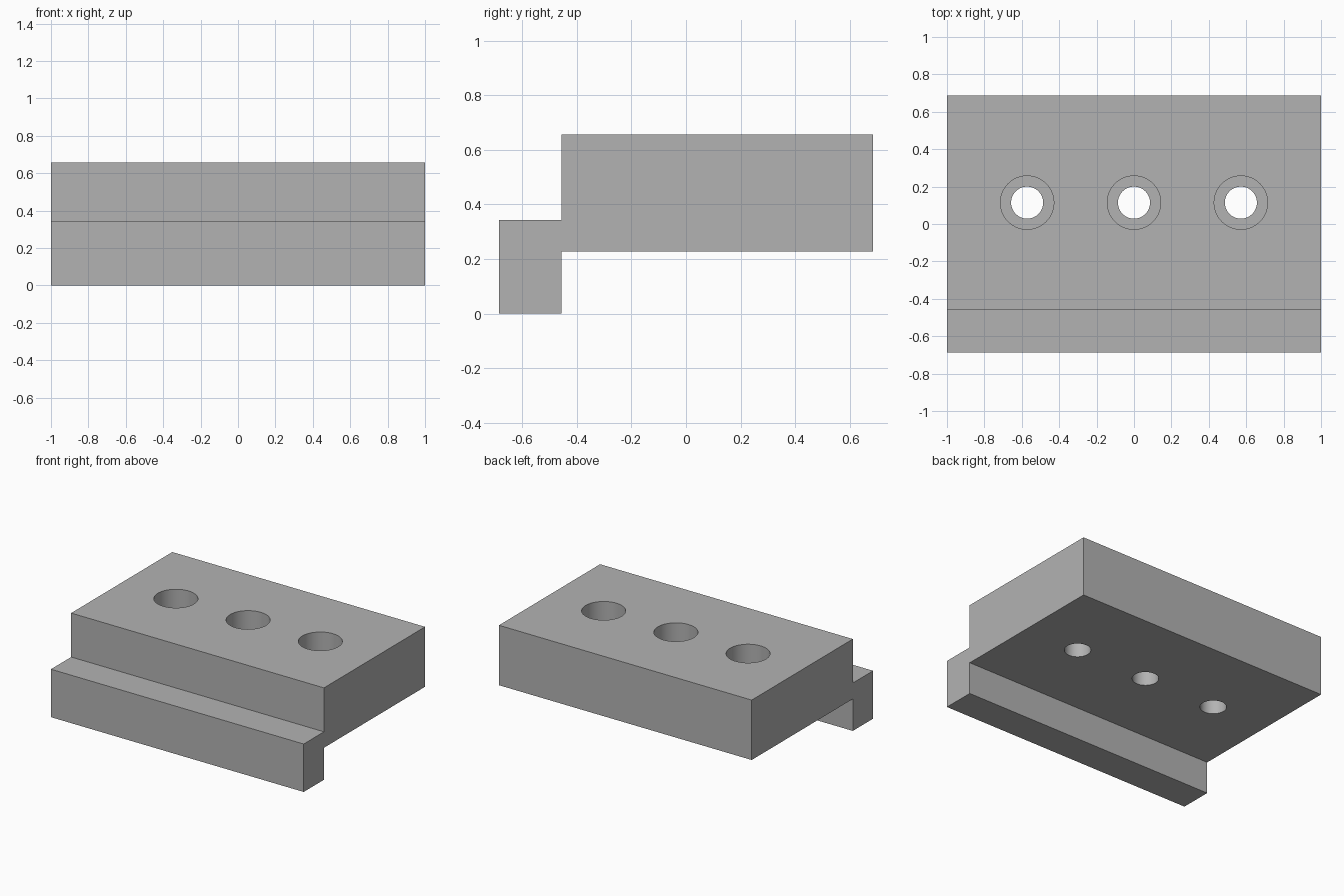
import bpy
import bmesh
from math import radians
from mathutils import Matrix

if "Cube" in bpy.data.objects:
    bpy.data.objects.remove(bpy.data.objects["Cube"], do_unlink=True)

# Key dimensions, in units of one 35th of the length
U = 2 / 35
TOP, UNDERSIDE, LIP_TOP = 11.5 * U, 4 * U, 6 * U
FRONT, STEP, BACK = -12 * U, -8 * U, 12 * U
HOLE_Y, HOLE_PITCH = 2 * U, 10 * U
BORE_RADIUS, HEAD_RADIUS, HEAD_DEPTH = 1.5 * U, 2.5 * U, 3.5 * U

grey = bpy.data.materials.new("light_grey")
grey.use_nodes = True
colour = (0.45, 0.45, 0.45, 1)
grey.diffuse_color = colour
grey.node_tree.nodes["Principled BSDF"].inputs["Base Color"].default_value = colour


def make_object(name, bm):
    bmesh.ops.recalc_face_normals(bm, faces=bm.faces)
    mesh = bpy.data.meshes.new(name)
    bm.to_mesh(mesh)
    bm.free()
    mesh.materials.append(grey)
    obj = bpy.data.objects.new(name, mesh)
    bpy.context.collection.objects.link(obj)
    return obj


def cutter(name, x, radius, bottom, top):
    bm = bmesh.new()
    bmesh.ops.create_cone(bm, cap_ends=True, segments=64, radius1=radius,
                          radius2=radius, depth=top - bottom,
                          matrix=Matrix.Translation((x, HOLE_Y, (bottom + top) / 2)))
    return make_object(name, bm)


# Block with a hanging front lip: one side profile extruded along x
profile = [(FRONT, 0), (STEP, 0), (STEP, UNDERSIDE), (BACK, UNDERSIDE),
           (BACK, TOP), (STEP, TOP), (STEP, LIP_TOP), (FRONT, LIP_TOP)]
bm = bmesh.new()
side = bm.faces.new([bm.verts.new((-1, y, z)) for y, z in profile])
extruded = bmesh.ops.extrude_face_region(bm, geom=[side])["geom"]
bmesh.ops.translate(bm, vec=(2, 0, 0),
                    verts=[v for v in extruded if isinstance(v, bmesh.types.BMVert)])
block = make_object("clamp_block", bm)

# Three counterbored screw holes
cutters = []
for i in (-1, 0, 1):
    x = i * HOLE_PITCH
    cutters.append(cutter("bore_cutter", x, BORE_RADIUS, UNDERSIDE - U, TOP + U))
    cutters.append(cutter("head_cutter", x, HEAD_RADIUS, TOP - HEAD_DEPTH, TOP + U))

bpy.ops.object.select_all(action="DESELECT")
block.select_set(True)
bpy.context.view_layer.objects.active = block
for tool in cutters:
    tool.hide_render = True
    cut = block.modifiers.new("screw_hole", "BOOLEAN")
    cut.operation = "DIFFERENCE"
    cut.solver = "EXACT"
    cut.object = tool
    bpy.ops.object.modifier_apply(modifier=cut.name)
    bpy.data.objects.remove(tool, do_unlink=True)

# Smooth hole walls, sharp edges elsewhere
bpy.ops.object.shade_smooth_by_angle(angle=radians(30))
